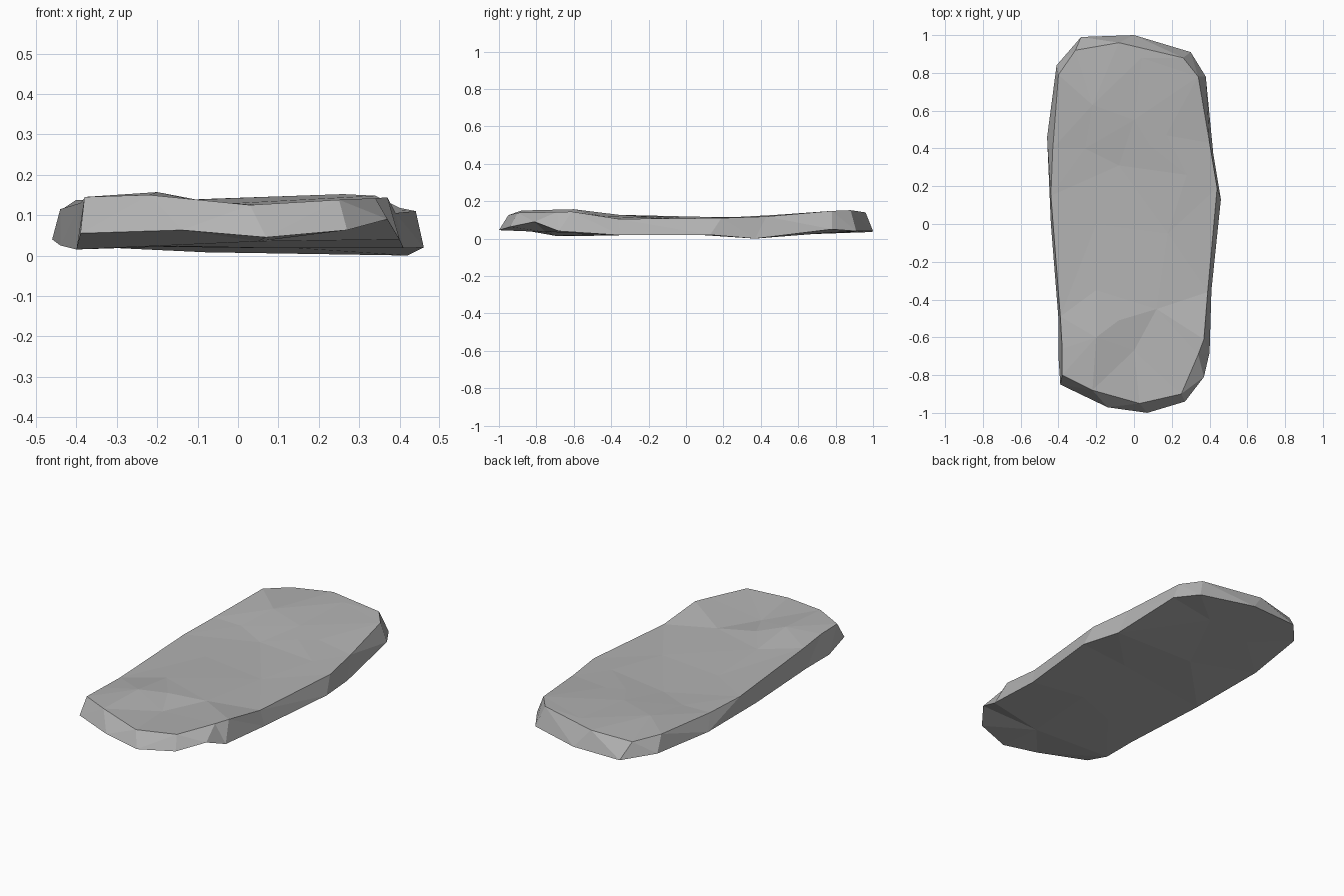
import bpy
import bmesh
from mathutils import Vector
from mathutils.geometry import delaunay_2d_cdt

default_cube = bpy.data.objects.get("Cube")
if default_cube:
    bpy.data.objects.remove(default_cube, do_unlink=True)

UNIT = 0.01  # outlines below are written in hundredths

# Lower outline of the slab, counter-clockwise from the front right corner
lower_rim = [
    (-39, -85, 5.5), (-14, -97, 6.3), (7, -100, 4.5), (27, -94, 6.3),
    (37, -81, 9), (40, -68, 4), (41, -35, 1.8), (46, 13, 2), (42, 37, 0),
    (38, 78, 5), (30, 91, 4), (0, 100, 4), (-28, 99, 3.5), (-41, 84, 5),
    (-46, 46, 4), (-44, 0, 2.5), (-40, -50, 1.5), (-40, -70, 1.5),
]
# Upper outline, paired with the lower one
upper_rim = [
    (-38, -80, 14.5), (-22, -88, 15), (3, -95, 12.5), (25, -90, 13.8),
    (34, -69, 14.2), (37, -61, 14.4), (39, -36, 10.5), (44, 19, 11), (40, 43, 11.8),
    (34, 78, 14.8), (26, 88, 15.2), (-8, 96, 14), (-31, 92, 12), (-40, 79, 13.8),
    (-43, 40, 11.8), (-44, 15, 11.5), (-39, -49, 13), (-38, -66, 14.2),
]
# Dents and bumps on the top face, including the chipped notch at the front
top_relief = [
    (-20, -60, 15.7), (-8, -51, 13.4), (0, -67, 11.3), (12, -45, 12),
    (-20, -35, 12.6), (18, -5, 10.6), (28, 26, 11.5), (17, 47, 12.6),
    (8, 42, 12.2), (-8, 31, 10.6), (-26, 40, 11.5), (0, 55, 13),
    (-22, 63, 13.4), (4, 88, 14.4), (-20, 0, 11.2),
]
# Gentle relief of the underside
base_relief = [
    (-8, 37, 0.8), (15, 10, 1.8), (10, -30, 1.8), (-15, -40, 2.3),
    (10, 75, 3), (-20, 70, 2.5), (5, -75, 3.5),
]


def add_verts(mesh, points):
    return [mesh.verts.new(Vector(p) * UNIT) for p in points]


def cap(mesh, rim, relief):
    """Fill a rim with triangles running through the relief points."""
    verts = rim + relief
    flat = [v.co.xy for v in verts]
    result = delaunay_2d_cdt(flat, [], [list(range(len(rim)))], 1, 1e-6)
    triangles, origins = result[2], result[3]
    for triangle in triangles:
        mesh.faces.new([verts[origins[i][0]] for i in triangle])


def bridge(mesh, below, above):
    """Join two paired rims with a band of faces."""
    count = len(below)
    for i in range(count):
        j = (i + 1) % count
        mesh.faces.new((below[i], below[j], above[j], above[i]))


# Stone slab
bm = bmesh.new()
lower = add_verts(bm, lower_rim)
upper = add_verts(bm, upper_rim)
bridge(bm, lower, upper)
cap(bm, upper, add_verts(bm, top_relief))
cap(bm, lower, add_verts(bm, base_relief))
bmesh.ops.triangulate(bm, faces=[f for f in bm.faces if len(f.verts) > 3])
bmesh.ops.recalc_face_normals(bm, faces=bm.faces[:])

slab_mesh = bpy.data.meshes.new("stone_slab")
bm.to_mesh(slab_mesh)
bm.free()
slab = bpy.data.objects.new("stone_slab", slab_mesh)
bpy.context.scene.collection.objects.link(slab)

# Plain grey stone
stone = bpy.data.materials.new("grey_stone")
stone.use_nodes = True
colour = (0.45, 0.45, 0.45, 1)
stone.diffuse_color = colour
shader = stone.node_tree.nodes["Principled BSDF"]
shader.inputs["Base Color"].default_value = colour
shader.inputs["Roughness"].default_value = 0.9
slab_mesh.materials.append(stone)
